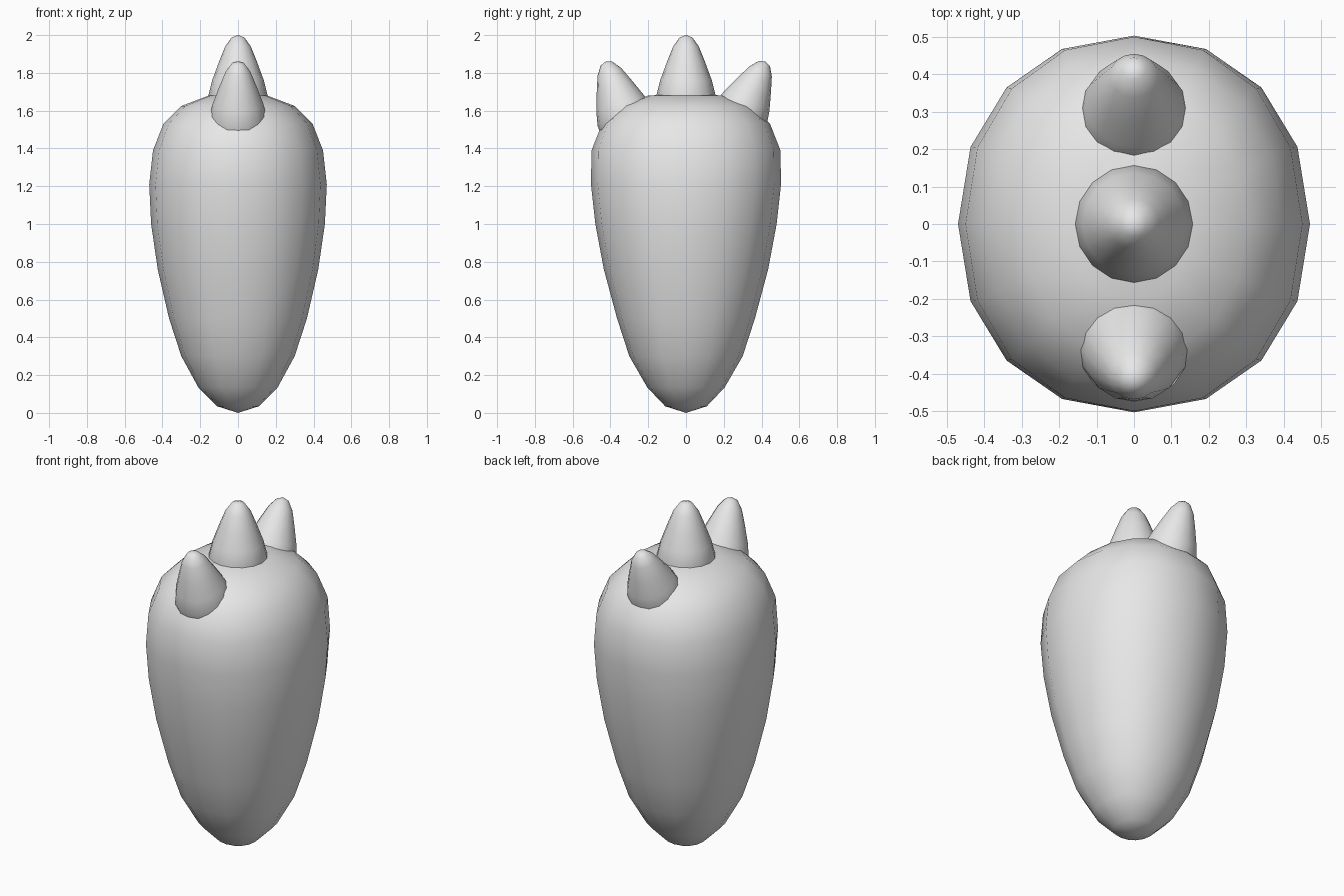
import bpy
import bmesh
from math import cos, sin, pi, radians, copysign
from mathutils import Matrix

SIDES = 16

default = bpy.data.objects.get("Cube")
if default:
    bpy.data.objects.remove(default, do_unlink=True)

grey = bpy.data.materials.new("plain_grey")
grey.use_nodes = True
colour = (0.8, 0.8, 0.8, 1)
grey.diffuse_color = colour
grey.node_tree.nodes["Principled BSDF"].inputs["Base Color"].default_value = colour


def rounded(v, power):
    return copysign(abs(v) ** power, v)


def loft(name, rings, bottom, top, matrix=Matrix(), power=1.0):
    """Smooth closed skin through (z, x radius, y radius) rings, with a pole at each end."""
    bm = bmesh.new()
    loops = []
    for z, rx, ry in rings:
        loops.append([bm.verts.new((rx * rounded(cos(2 * pi * i / SIDES), power),
                                    ry * rounded(sin(2 * pi * i / SIDES), power), z))
                      for i in range(SIDES)])
    low, high = bm.verts.new((0, 0, bottom)), bm.verts.new((0, 0, top))
    for i in range(SIDES):
        j = (i + 1) % SIDES
        bm.faces.new((low, loops[0][j], loops[0][i]))
        bm.faces.new((high, loops[-1][i], loops[-1][j]))
        for a, b in zip(loops, loops[1:]):
            bm.faces.new((a[i], a[j], b[j], b[i]))
    for face in bm.faces:
        face.smooth = True
    bm.transform(matrix)
    mesh = bpy.data.meshes.new(name)
    bm.to_mesh(mesh)
    bm.free()
    mesh.materials.append(grey)
    obj = bpy.data.objects.new(name, mesh)
    bpy.context.collection.objects.link(obj)
    return obj


# Tapered body, slightly deeper than wide near the top
loft("body", [
    (0.035, 0.11, 0.11), (0.135, 0.21, 0.205), (0.30, 0.30, 0.30),
    (0.50, 0.365, 0.365), (0.76, 0.425, 0.435), (1.0, 0.46, 0.48),
    (1.21, 0.47, 0.503), (1.39, 0.45, 0.50), (1.53, 0.395, 0.445),
    (1.625, 0.30, 0.35), (1.68, 0.155, 0.20),
], 0.0, 1.69, power=0.93)

# Egg-shaped horns in a row; depth below the tip and radius
HORN = [(0.50, 0.10), (0.41, 0.148), (0.32, 0.157), (0.24, 0.137),
        (0.14, 0.10), (0.06, 0.068), (0.012, 0.034)]
# Name, tip y, tip z, tilt in degrees, scale
for name, y, z, tilt, scale in (("front_horn", -0.425, 1.86, 19, 0.97),
                                ("middle_horn", 0, 2.0, 0, 1.0),
                                ("back_horn", 0.42, 1.86, -25, 0.95)):
    place = (Matrix.Translation((0, y, z)) @ Matrix.Rotation(radians(tilt), 4, "X")
             @ Matrix.Scale(scale, 4))
    loft(name, [(-d, r, r) for d, r in HORN], -0.53, 0.0, place)
